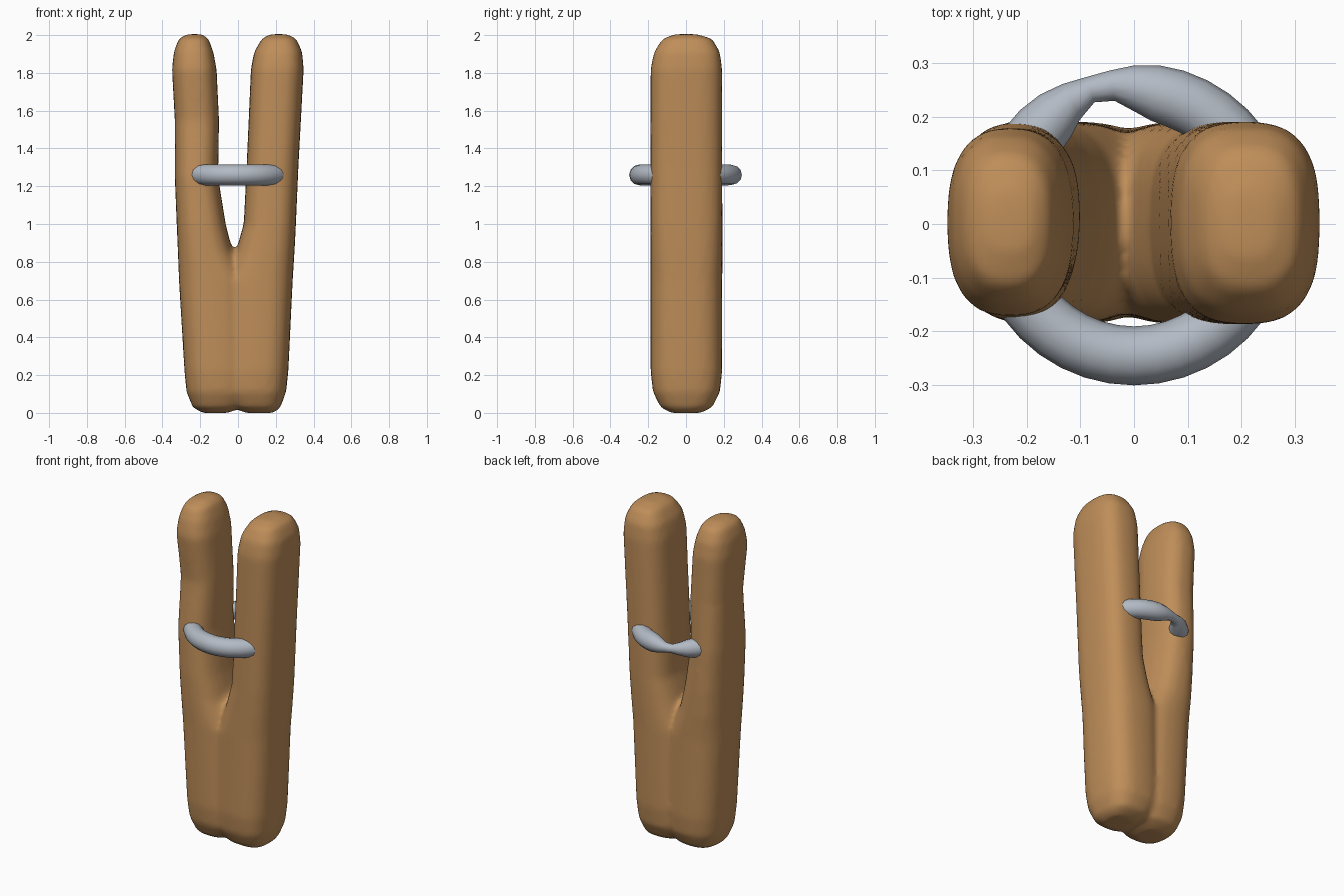
import bpy, bmesh
from math import cos, sin, pi, copysign, exp

cube = bpy.data.objects.get("Cube")
if cube:
    bpy.data.objects.remove(cube)


def material(name, rgb):
    mat = bpy.data.materials.new(name)
    mat.use_nodes = True
    mat.diffuse_color = (*rgb, 1)
    bsdf = mat.node_tree.nodes["Principled BSDF"]
    bsdf.inputs["Base Color"].default_value = (*rgb, 1)
    bsdf.inputs["Roughness"].default_value = 0.7
    return mat


def skin(bm, rings, closed=False):
    """Join successive rings of points; cap the ends unless closed."""
    loops = [[bm.verts.new(p) for p in ring] for ring in rings]
    pairs = list(zip(loops, loops[1:]))
    if closed:
        pairs.append((loops[-1], loops[0]))
    for a, b in pairs:
        for i in range(len(a)):
            j = (i + 1) % len(a)
            bm.faces.new((a[i], a[j], b[j], b[i]))
    if not closed:
        bm.faces.new(loops[0][::-1])
        bm.faces.new(loops[-1])


def finish(bm, name, mat):
    bmesh.ops.recalc_face_normals(bm, faces=bm.faces)
    mesh = bpy.data.meshes.new(name)
    bm.to_mesh(mesh)
    bm.free()
    mesh.materials.append(mat)
    mesh.polygons.foreach_set("use_smooth", [True] * len(mesh.polygons))
    obj = bpy.data.objects.new(name, mesh)
    bpy.context.collection.objects.link(obj)
    return obj


def rounded_section(x0, x1, y0, y1, z, power, sides=24):
    """Squarish oval filling the given box at one height."""
    ring = []
    for i in range(sides):
        a = 2 * pi * i / sides
        c, s = cos(a), sin(a)
        ring.append(((x0 + x1) / 2 + (x1 - x0) / 2 * copysign(abs(c) ** power, c),
                     (y0 + y1) / 2 + (y1 - y0) / 2 * copysign(abs(s) ** power, s), z))
    return ring


wood = material("warm wood", (0.52, 0.27, 0.10))
metal = material("grey metal", (0.45, 0.49, 0.55))

# Wooden prongs: x from, x to, y from, y to, height
left_prong = [
    (0.04, 0.19, -0.08, 0.08, 0.0), (-0.03, 0.225, -0.135, 0.14, 0.03),
    (-0.08, 0.255, -0.175, 0.18, 0.11), (-0.08, 0.267, -0.188, 0.192, 0.22),
    (-0.07, 0.29, -0.188, 0.192, 0.7), (-0.01, 0.30, -0.188, 0.192, 0.86),
    (0.03, 0.307, -0.188, 0.192, 1.0), (0.045, 0.32, -0.188, 0.192, 1.3),
    (0.068, 0.348, -0.188, 0.192, 1.82), (0.085, 0.34, -0.17, 0.18, 1.91),
    (0.125, 0.31, -0.125, 0.14, 1.98), (0.17, 0.26, -0.06, 0.06, 2.005)]
right_prong = [
    (-0.19, -0.05, -0.08, 0.08, 0.0), (-0.24, 0.02, -0.135, 0.14, 0.03),
    (-0.273, 0.07, -0.175, 0.18, 0.11), (-0.284, 0.07, -0.188, 0.192, 0.22),
    (-0.313, 0.05, -0.188, 0.192, 0.7), (-0.319, -0.03, -0.188, 0.195, 0.86),
    (-0.325, -0.065, -0.188, 0.195, 1.0), (-0.335, -0.105, -0.18, 0.19, 1.25),
    (-0.335, -0.10, -0.15, 0.18, 1.55), (-0.35, -0.113, -0.175, 0.18, 1.82),
    (-0.34, -0.13, -0.155, 0.165, 1.91), (-0.315, -0.155, -0.12, 0.13, 1.98),
    (-0.27, -0.19, -0.05, 0.06, 2.005)]

bm = bmesh.new()
skin(bm, [rounded_section(*s, 0.72) for s in left_prong])
skin(bm, [rounded_section(*s, 0.78) for s in right_prong])
body = finish(bm, "forked_wooden_body", wood)

# Fuse the prongs into one softly blended solid
fuse = body.modifiers.new("fuse", "REMESH")
fuse.mode = "VOXEL"
fuse.voxel_size = 0.016
fuse.use_smooth_shade = True
soften = body.modifiers.new("soften", "SMOOTH")
soften.factor = 0.5
soften.iterations = 8

# Metal ring, pinched thin at the back
rings = []
steps, sides = 40, 12
for i in range(steps):
    a = 2 * pi * i / steps
    pinch = exp(-((a - 1.84) / 0.28) ** 2)
    tube = 0.055 - 0.031 * pinch
    radius = 0.246 + 0.018 * pinch
    rings.append([((radius + tube * cos(t)) * cos(a),
                   (radius + tube * cos(t)) * sin(a),
                   1.26 + tube * sin(t))
                  for t in (2 * pi * k / sides for k in range(sides))])
bm = bmesh.new()
skin(bm, rings, closed=True)
finish(bm, "metal_ring", metal)
